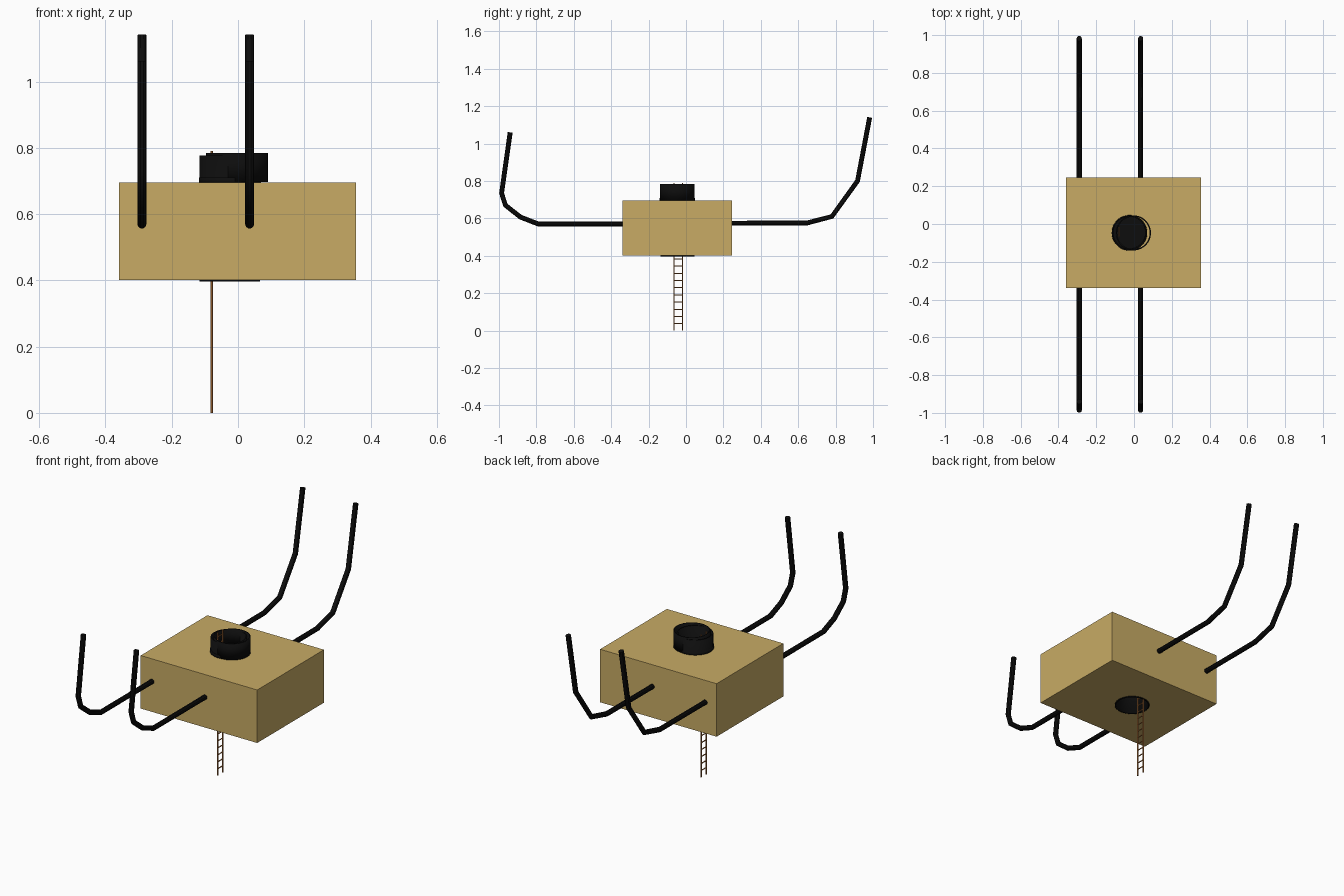
import bpy
from math import radians

if "Cube" in bpy.data.objects:
    bpy.data.objects.remove(bpy.data.objects["Cube"])


def material(name, color):
    m = bpy.data.materials.new(name)
    m.diffuse_color = (*color, 1)
    m.use_nodes = True
    m.node_tree.nodes["Principled BSDF"].inputs["Base Color"].default_value = m.diffuse_color
    return m


TAN = material("tan", (0.58, 0.41, 0.13))
BLACK = material("black", (0.004, 0.004, 0.004))
COPPER = material("copper", (0.42, 0.16, 0.04))


def finish(name, mat, smooth=True):
    ob = bpy.context.object
    ob.name = name
    ob.data.materials.append(mat)
    if smooth:
        bpy.ops.object.shade_smooth_by_angle(angle=radians(35))
    return ob


def cylinder(name, x, y, r, z0, z1, mat, cap='NGON'):
    bpy.ops.mesh.primitive_cylinder_add(vertices=48, radius=r, depth=z1 - z0,
                                        location=(x, y, (z0 + z1) / 2), end_fill_type=cap)
    return finish(name, mat)


def ring(name, x, y, r, z0, z1):
    ob = cylinder(name, x, y, r, z0, z1, BLACK, 'NOTHING')
    wall = ob.modifiers.new("wall", 'SOLIDIFY')
    wall.thickness = 0.007
    wall.offset = -1


def tube(name, points, r, mat, sides=3):
    cu = bpy.data.curves.new(name, 'CURVE')
    cu.dimensions = '3D'
    cu.bevel_depth = r
    cu.bevel_resolution = sides
    cu.use_fill_caps = True
    sp = cu.splines.new('POLY')
    sp.points.add(len(points) - 1)
    for p, co in zip(sp.points, points):
        p.co = (*co, 1)
    ob = bpy.data.objects.new(name, cu)
    bpy.context.collection.objects.link(ob)
    bpy.ops.object.select_all(action='DESELECT')
    ob.select_set(True)
    bpy.context.view_layer.objects.active = ob
    bpy.ops.object.convert(target='MESH')
    return finish(name, mat)


# Chamber block with a shaft hole through it
bpy.ops.mesh.primitive_cube_add(size=1, location=(-0.002, -0.047, 0.548))
block = bpy.context.object
block.scale = (0.715, 0.585, 0.294)
finish("block", TAN, False)
cutter = cylinder("shaft_cutter", -0.025, -0.045, 0.0885, 0.3, 0.8, BLACK)
cutter.hide_render = True
cutter.hide_set(True)
cut = block.modifiers.new("shaft", 'BOOLEAN')
cut.operation = 'DIFFERENCE'
cut.object = cutter

# Shaft, collar rings and closing disc
ring("shaft", -0.025, -0.045, 0.091, 0.397, 0.777)
ring("collar", -0.003, -0.047, 0.093, 0.696, 0.785)
ring("collar_base", -0.024, -0.047, 0.094, 0.69, 0.71)
cylinder("shaft_floor", -0.02, -0.046, 0.09, 0.698, 0.708, BLACK)

# Bent pipes, one pair on each side of the block
front = [(-0.3, 0.57), (-0.79, 0.57), (-0.885, 0.607), (-0.965, 0.67), (-0.986, 0.735), (-0.94, 1.06)]
back = [(0.2, 0.574), (0.645, 0.575), (0.78, 0.61), (0.917, 0.80), (0.982, 1.14)]
for side, x in (("left", -0.29), ("right", 0.035)):
    for end, path in (("front", front), ("back", back)):
        tube(f"{end}_{side}_pipe", [(x, y, z) for y, z in path], 0.0138, BLACK)

# Ladder
LX, Y0, Y1 = -0.079, -0.064, -0.019
for i, y in enumerate((Y0, Y1)):
    tube(f"ladder_rail_{i}", [(LX, y, 0), (LX, y, 0.79)], 0.004, COPPER, 1)
for i in range(20):
    z = 0.037 + i * 0.0385
    tube(f"ladder_rung_{i}", [(LX, Y0, z), (LX, Y1, z)], 0.003, COPPER, 1)
